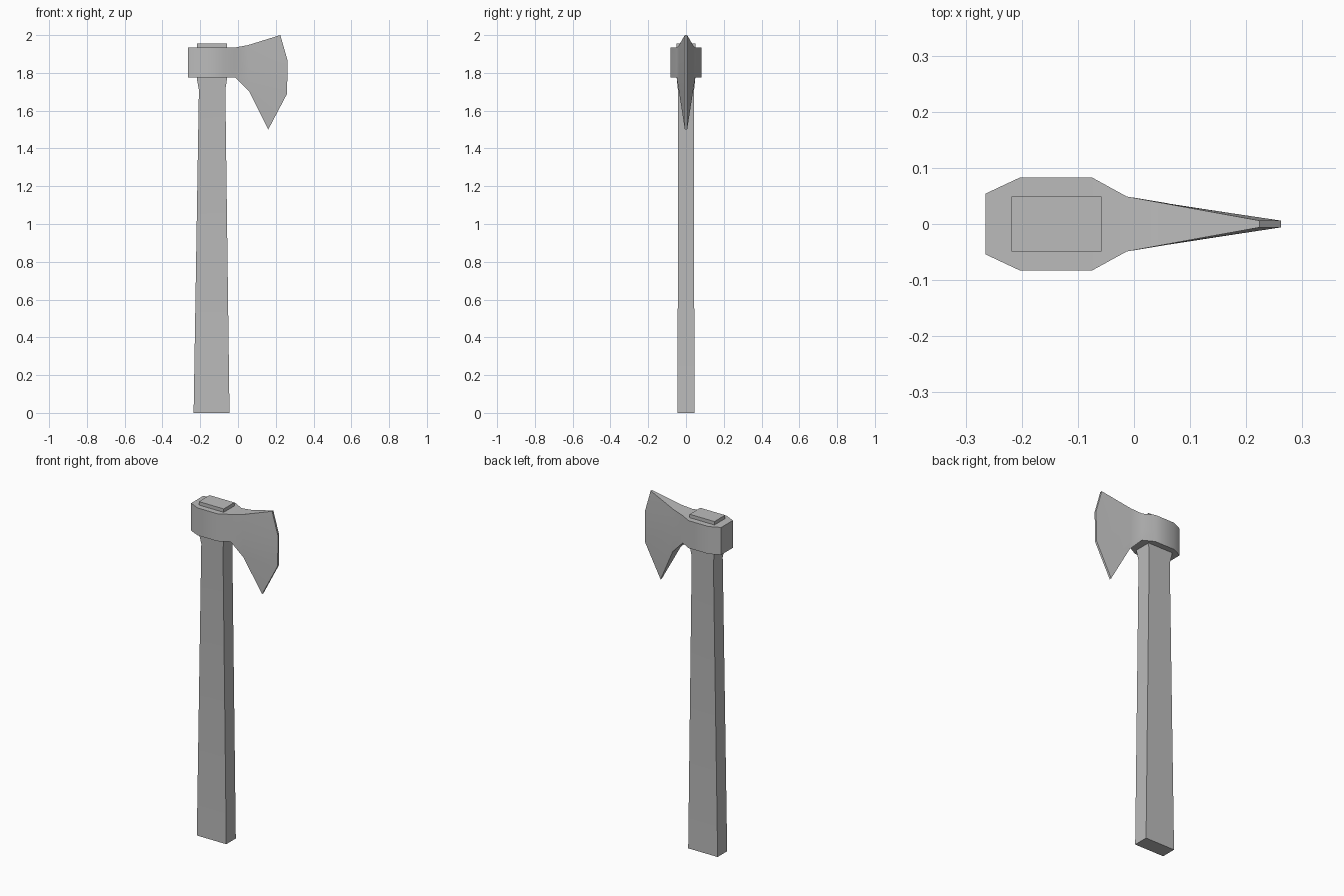
import bpy, math

cube = bpy.data.objects.get("Cube")
if cube:
    bpy.data.objects.remove(cube)

grey = bpy.data.materials.new("plain grey")
grey.use_nodes = True
colour = (0.5, 0.5, 0.5, 1)
grey.diffuse_color = colour
grey.node_tree.nodes["Principled BSDF"].inputs["Base Color"].default_value = colour


def loft(name, rings):
    """Skin a list of equal-length closed rings and cap both ends."""
    n = len(rings[0])
    verts = [p for ring in rings for p in ring]
    faces = [(a * n + i, a * n + (i + 1) % n, (a + 1) * n + (i + 1) % n, (a + 1) * n + i)
             for a in range(len(rings) - 1) for i in range(n)]
    faces += [tuple(range(n))[::-1], tuple(range(len(verts) - n, len(verts)))]
    mesh = bpy.data.meshes.new(name)
    mesh.from_pydata(verts, [], faces)
    mesh.materials.append(grey)
    obj = bpy.data.objects.new(name, mesh)
    bpy.context.collection.objects.link(obj)
    bpy.ops.object.select_all(action='DESELECT')
    obj.select_set(True)
    bpy.context.view_layer.objects.active = obj
    # consistent outward normals
    bpy.ops.object.mode_set(mode='EDIT')
    bpy.ops.mesh.select_all(action='SELECT')
    bpy.ops.mesh.normals_make_consistent(inside=False)
    bpy.ops.object.mode_set(mode='OBJECT')
    bpy.ops.object.shade_smooth_by_angle(angle=math.radians(30))
    return obj


# Handle: tapered rectangular shaft, flared where it enters the head
# each section: back x, front x, half depth, height
sections = [(-0.235, -0.045, 0.044, 0), (-0.207, -0.067, 0.043, 1.71),
            (-0.218, -0.058, 0.049, 1.77), (-0.218, -0.058, 0.049, 1.955)]
loft("handle", [[(a, -d, z), (b, -d, z), (b, d, z), (a, d, z)]
                for a, b, d, z in sections])


# Axe head: stations from the butt to the cutting edge
def station(outline, d):
    """Ring around one station; outline runs from bottom to top as (x, z)."""
    return ([(x, -d, z) for x, z in outline] +
            [(x, d, z) for x, z in reversed(outline)])


def straight(bottom, top):
    return [tuple(b + (t - b) * f for b, t in zip(bottom, top))
            for f in (0, 0.38, 0.73, 1)]


low, high = 1.775, 1.935
rings = [station(straight((x, low), (x, high)), d)
         for x, d in ((-0.265, 0.054), (-0.203, 0.083), (-0.075, 0.083), (-0.013, 0.049))]
rings.append(station(straight((0.06, 1.7), (0.053, 1.947)), 0.037))
rings.append(station([(0.16, 1.5), (0.26, 1.69), (0.262, 1.867), (0.224, 2.0)], 0.006))
loft("axe_head", rings)
